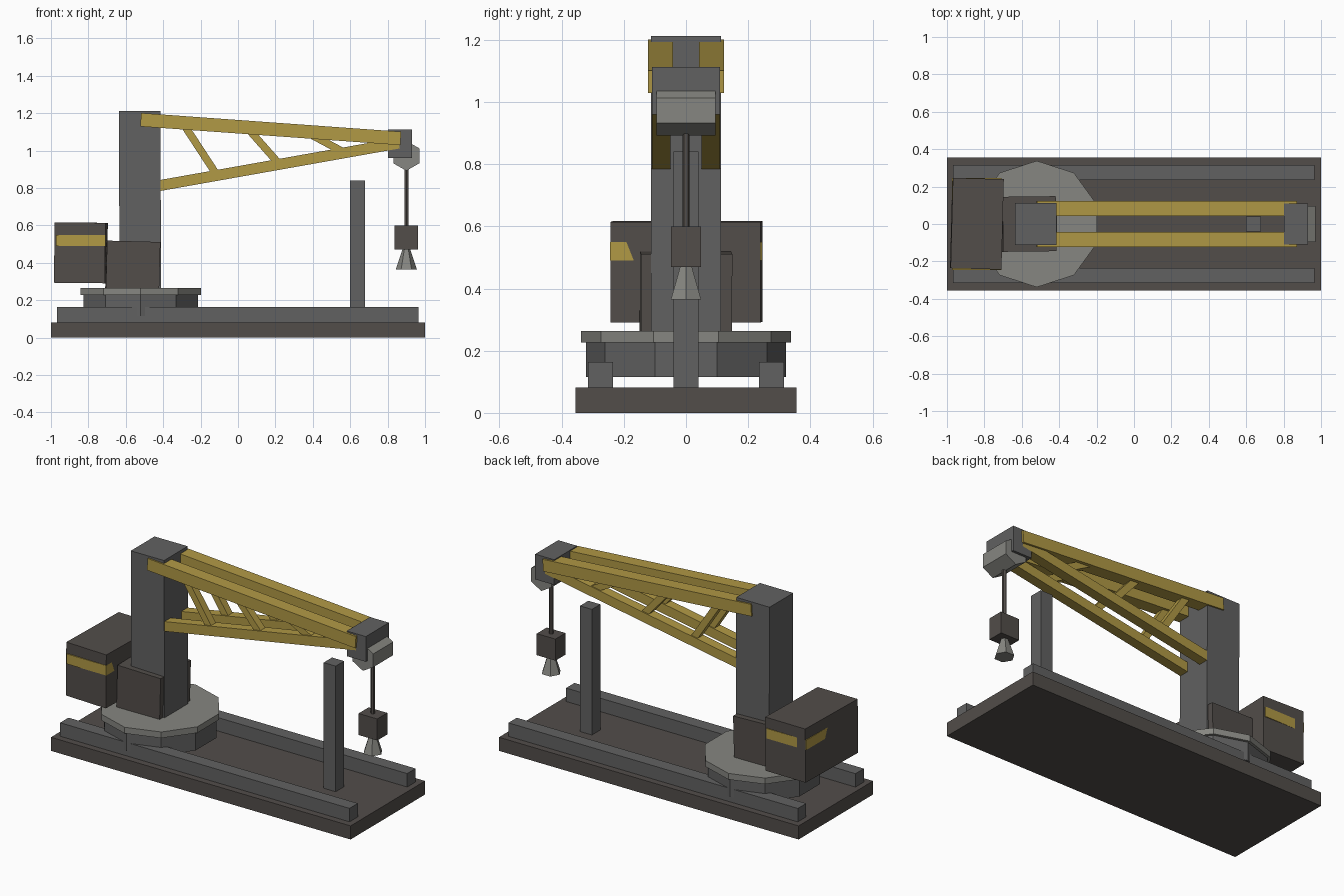
import bpy, math
from math import radians

if "Cube" in bpy.data.objects:
    bpy.data.objects.remove(bpy.data.objects["Cube"])


def material(name, rgb):
    m = bpy.data.materials.new(name)
    m.diffuse_color = (*rgb, 1)
    m.use_nodes = True
    m.node_tree.nodes["Principled BSDF"].inputs["Base Color"].default_value = m.diffuse_color
    return m


YELLOW = material("yellow_paint", (0.44, 0.32, 0.06))
DARK = material("dark_metal", (0.085, 0.075, 0.068))
STEEL = material("steel", (0.12, 0.12, 0.12))
LIGHT = material("light_steel", (0.24, 0.24, 0.22))


def finish(name, mat):
    ob = bpy.context.object
    ob.name = name
    ob.data.materials.append(mat)
    return ob


def box(name, x, y, z, mat, rot=(0, 0, 0)):
    """Box from (min, max) ranges, turned about its centre in degrees."""
    mid = [(a + b) / 2 for a, b in (x, y, z)]
    bpy.ops.mesh.primitive_cube_add(size=1, location=mid, rotation=[radians(r) for r in rot])
    ob = finish(name, mat)
    ob.scale = [b - a for a, b in (x, y, z)]
    return ob


def beam(name, p, q, y, width, depth, mat):
    """Square bar between two (x, z) points at a given y."""
    dx, dz = q[0] - p[0], q[1] - p[1]
    mid = ((p[0] + q[0]) / 2, y, (p[1] + q[1]) / 2)
    bpy.ops.mesh.primitive_cube_add(size=1, location=mid, rotation=(0, -math.atan2(dz, dx), 0))
    ob = finish(name, mat)
    ob.scale = (math.hypot(dx, dz), width, depth)
    return ob


def cylinder(name, sides, r1, r2, height, loc, mat, rot=(0, 0, 0)):
    bpy.ops.mesh.primitive_cone_add(vertices=sides, radius1=r1, radius2=r2, depth=height,
                                    location=loc, rotation=[radians(r) for r in rot])
    return finish(name, mat)


# Base slab, side rails and jib rest post
box("base", (-1, 1), (-0.355, 0.355), (0, 0.082), DARK)
for side, s in (("front", -1), ("back", 1)):
    box(f"{side}_rail", (-0.967, 0.965), sorted((s * 0.235, s * 0.315)), (0.08, 0.163), STEEL)
box("rest_post", (0.60, 0.68), (-0.04, 0.04), (0.08, 0.84), STEEL)

# Ten-sided turntable
cylinder("turntable_ring", 10, 0.322, 0.322, 0.115, (-0.52, 0, 0.1725), STEEL)
cylinder("turntable_top", 10, 0.338, 0.338, 0.037, (-0.52, 0, 0.2455), LIGHT)

# Mast, machinery housing and counterweight with stripe band
box("mast", (-0.635, -0.413), (-0.113, 0.113), (0.25, 1.212), STEEL, (0, -0.2, 0))
box("housing", (-0.705, -0.42), (-0.147, 0.147), (0.255, 0.515), DARK, (0, 1.5, 0.7))
box("counterweight", (-0.976, -0.704), (-0.24, 0.243), (0.292, 0.615), DARK, (0, 0.6, -1.5))
box("counterweight_stripe", (-0.974, -0.708), (-0.245, 0.245), (0.49, 0.55), YELLOW)

# Lattice jib, one truss on each side
for side, s in (("front", -1), ("back", 1)):
    beam(f"{side}_upper_chord", (-0.52, 1.165), (0.87, 1.065), s * 0.082, 0.08, 0.072, YELLOW)
    beam(f"{side}_lower_chord", (-0.43, 0.811), (0.86, 1.04), s * 0.08, 0.06, 0.058, YELLOW)
    for i, (p, q) in enumerate((((-0.29, 1.14), (-0.12, 0.88)),
                                ((0.06, 1.11), (0.21, 0.94)),
                                ((0.40, 1.08), (0.55, 1.0)))):
        beam(f"{side}_brace_{i + 1}", p, q, s * 0.08, 0.045, 0.04, YELLOW)

# Jib head with hexagonal sheave
box("jib_head", (0.803, 0.93), (-0.11, 0.11), (0.96, 1.112), STEEL)
cylinder("sheave", 6, 0.08, 0.08, 0.19, (0.90, 0, 0.972), LIGHT, (90, 0, 0))

# Hoist rope, hook block and flared hook
cylinder("rope", 6, 0.012, 0.012, 0.34, (0.90, 0, 0.755), DARK)
box("hook_block", (0.838, 0.963), (-0.048, 0.048), (0.47, 0.60), DARK)
cylinder("hook", 6, 0.056, 0.02, 0.11, (0.90, 0, 0.42), LIGHT, (0, 0, 30))
